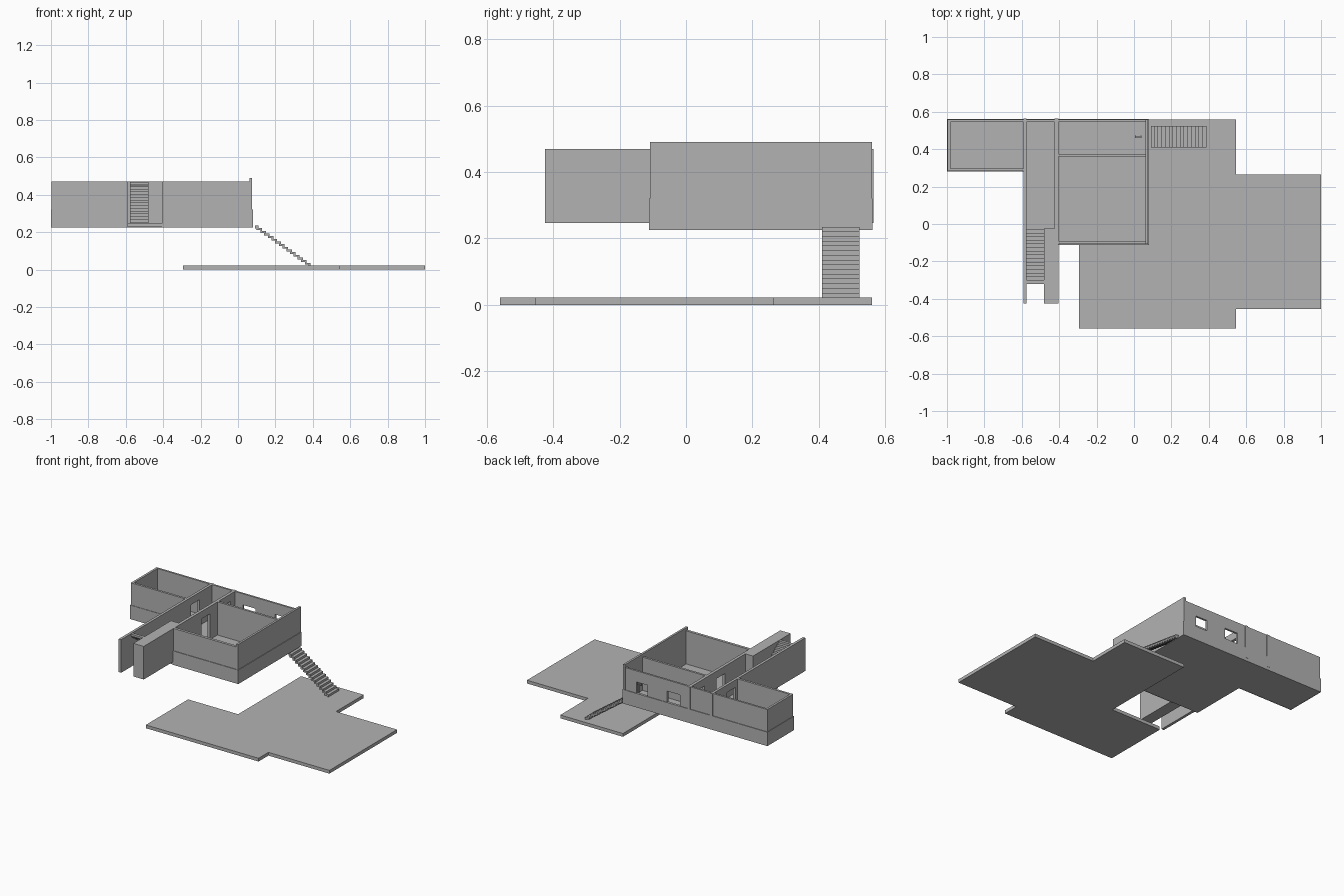
import bpy, bmesh, math

if "Cube" in bpy.data.objects:
    bpy.data.objects.remove(bpy.data.objects["Cube"])

mat = bpy.data.materials.new("light grey")
mat.diffuse_color = (0.45, 0.45, 0.45, 1)
mat.use_nodes = True
mat.node_tree.nodes["Principled BSDF"].inputs["Base Color"].default_value = mat.diffuse_color

FLOOR, UNDER, TOP, BAND = 0.247, 0.227, 0.47, 0.32


def finish(name, bm):
    bmesh.ops.recalc_face_normals(bm, faces=bm.faces)
    me = bpy.data.meshes.new(name)
    bm.to_mesh(me)
    bm.free()
    me.materials.append(mat)
    ob = bpy.data.objects.new(name, me)
    bpy.context.collection.objects.link(ob)
    return ob


def add_box(bm, x0, x1, y0, y1, z0, z1):
    vs = bmesh.ops.create_cube(bm, size=1)["verts"]
    for v in vs:
        v.co.x = x1 if v.co.x > 0 else x0
        v.co.y = y1 if v.co.y > 0 else y0
        v.co.z = z1 if v.co.z > 0 else z0


def prism(name, pts, vec):
    """Extrude a closed 3D outline along a vector."""
    bm = bmesh.new()
    f = bm.faces.new([bm.verts.new(p) for p in pts])
    ext = bmesh.ops.extrude_face_region(bm, geom=[f], use_keep_orig=True)
    bmesh.ops.translate(bm, vec=vec, verts=[g for g in ext["geom"] if isinstance(g, bmesh.types.BMVert)])
    return finish(name, bm)


def wall(name, x0, x1, y0, y1, z0=FLOOR, z1=TOP, openings=()):
    """Straight wall; openings are (start, end, bottom, top) along its length."""
    bm = bmesh.new()
    along_x = (x1 - x0) > (y1 - y0)

    def piece(a, b, lo, hi):
        if b - a < 1e-4 or hi - lo < 1e-4:
            return
        if along_x:
            add_box(bm, a, b, y0, y1, lo, hi)
        else:
            add_box(bm, x0, x1, a, b, lo, hi)

    pos, end = (x0, x1) if along_x else (y0, y1)
    for a, b, lo, hi in sorted(openings):
        piece(pos, a, z0, z1)
        piece(a, b, z0, lo)
        piece(a, b, hi, z1)
        pos = b
    piece(pos, end, z0, z1)
    return finish(name, bm)


def stairs(name, n, tread, rise, thick, place, width):
    """Thin zigzag flight descending along its run."""
    top = [(0, 0)]
    for i in range(n):
        top.append(((i + 1) * tread, -i * rise))
        top.append(((i + 1) * tread, -(i + 1) * rise))
    under = [(u - thick, w - thick) for u, w in top[1:-1]]
    under = [(0, -thick)] + under[1:] + [(top[-1][0] - thick, top[-1][1])]
    return prism(name, [place(u, w) for u, w in top + under[::-1]], width)


# Lower terrace, notched around the house
terrace = [(-0.295, -0.56), (0.545, -0.56), (0.545, -0.455), (1, -0.455), (1, 0.265),
           (0.545, 0.265), (0.545, 0.56), (0.078, 0.56), (0.078, -0.11), (-0.295, -0.11)]
prism("terrace", [(x, y, 0) for x, y in terrace], (0, 0, 0.022))

# House floor plate
plate = [(-1, 0.28), (-0.592, 0.28), (-0.592, -0.11), (0.078, -0.11), (0.078, 0.56), (-1, 0.56)]
prism("house_floor", [(x, y, UNDER) for x, y in plate], (0, 0, FLOOR - UNDER))

# Outer walls
wall("back_wall", -0.997, 0.064, 0.545, 0.558,
     openings=[(-0.345, -0.25, BAND, 0.395), (-0.105, -0.02, BAND, 0.395)])
wall("right_wall", 0.062, 0.076, -0.108, 0.56, z1=0.49)
wall("front_wall", -0.405, 0.062, -0.108, -0.09)
wall("left_wall", -0.997, -0.982, 0.283, 0.545)
wall("left_room_front_wall", -0.982, -0.59, 0.283, 0.298)

# Inner walls with doorways
wall("hall_left_wall", -0.592, -0.574, -0.425, 0.564, openings=[(0.32, 0.41, FLOOR, 0.42)])
wall("hall_right_wall", -0.425, -0.405, -0.03, 0.564,
     openings=[(0.19, 0.28, FLOOR, 0.42), (0.41, 0.50, FLOOR, 0.42)])
wall("room_partition", -0.405, 0.062, 0.36, 0.375)
wall("entry_block", -0.482, -0.405, -0.425, -0.025)

# Slightly thicker base band around the outside
band = [("right", 0.076, 0.080, -0.112, 0.56), ("front", -0.405, 0.08, -0.112, -0.108),
        ("back", -1, 0.08, 0.558, 0.562), ("left", -1, -0.997, 0.28, 0.562),
        ("left_room", -1, -0.592, 0.28, 0.283)]
for side, x0, x1, y0, y1 in band:
    wall("base_band_" + side, x0, x1, y0, y1, z0=UNDER - 0.001, z1=BAND)

# Flights of steps: outside down to the terrace, inside down to the hall
stairs("outer_stairs", 15, 0.0198, 0.0142, 0.010,
       lambda u, w: (0.09 + u, 0.41, 0.235 + w), (0, 0.113, 0))
stairs("entry_stairs", 15, 0.0195, 0.0147, 0.010,
       lambda u, w: (-0.574, -0.32 + u, 0.468 + w), (0.092, 0, 0))

# Small tap in the back room
bm = bmesh.new()
add_box(bm, 0.005, 0.041, 0.463, 0.469, 0.332, 0.337)
for x in (0.005, 0.035):
    add_box(bm, x, x + 0.006, 0.459, 0.473, 0.328, 0.341)
add_box(bm, 0.021, 0.025, 0.464, 0.468, FLOOR, 0.333)
finish("tap", bm)
